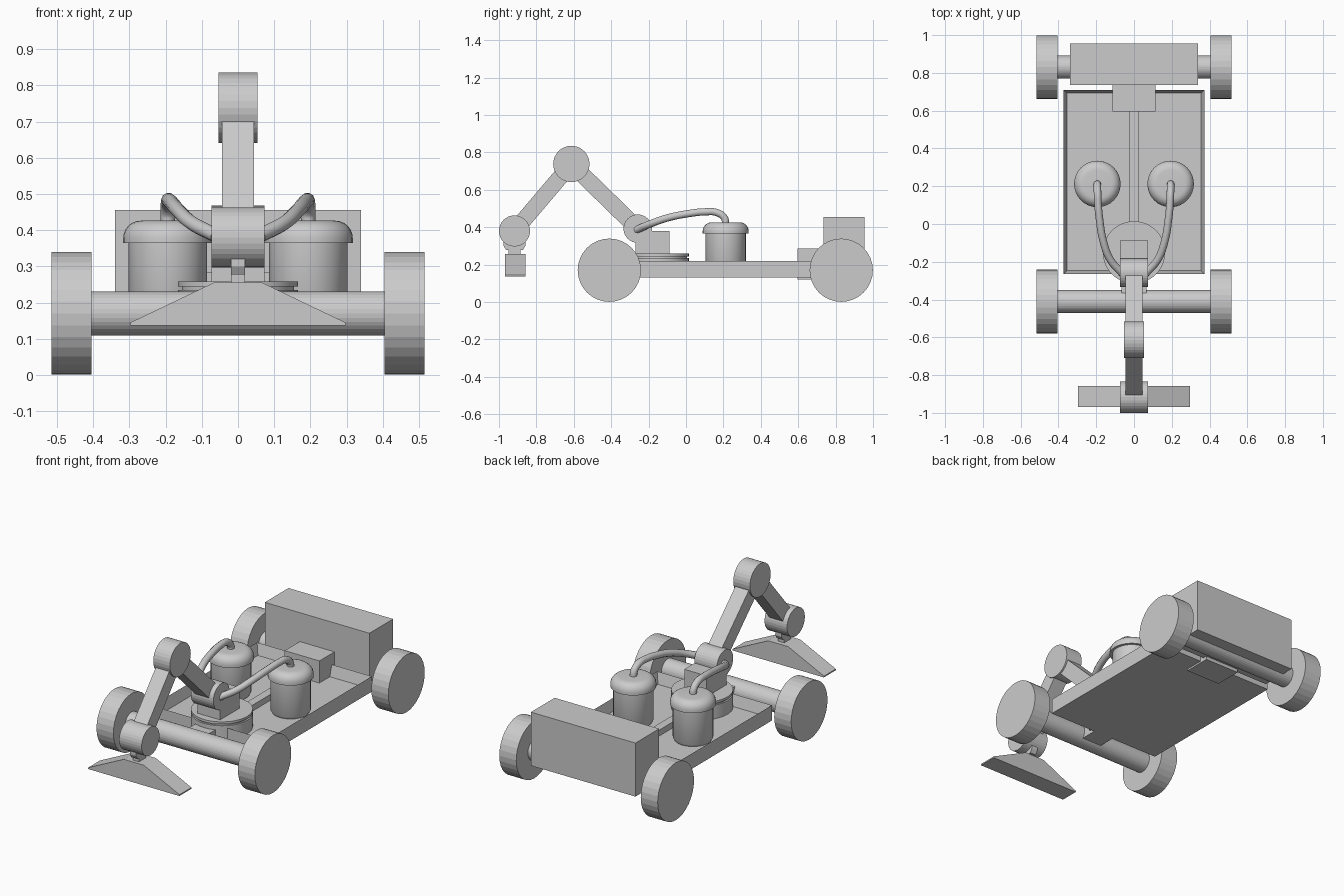
import bpy, bmesh, math
from mathutils import Vector

if "Cube" in bpy.data.objects:
    bpy.data.objects.remove(bpy.data.objects["Cube"])


def finish(bm, name, smooth=False):
    bmesh.ops.recalc_face_normals(bm, faces=bm.faces[:])
    me = bpy.data.meshes.new(name)
    bm.to_mesh(me)
    bm.free()
    ob = bpy.data.objects.new(name, me)
    bpy.context.collection.objects.link(ob)
    if smooth:
        bpy.context.view_layer.objects.active = ob
        ob.select_set(True)
        bpy.ops.object.shade_smooth_by_angle(angle=math.radians(35))
        ob.select_set(False)
    return ob


def box(name, lo, hi):
    bm = bmesh.new()
    bmesh.ops.create_cube(bm, size=1)
    for v in bm.verts:
        v.co = Vector([lo[i] + (v.co[i] + .5) * (hi[i] - lo[i]) for i in range(3)])
    return finish(bm, name)


def cyl_x(name, x0, x1, y, z, r, n=32):
    bm = bmesh.new()
    bmesh.ops.create_cone(bm, cap_ends=True, segments=n, radius1=r, radius2=r, depth=x1 - x0)
    for v in bm.verts:
        v.co = Vector(((x0 + x1) / 2 + v.co.z, y + v.co.x, z + v.co.y))
    return finish(bm, name)


def lathe(name, profile, x, y, n=32):
    bm = bmesh.new()
    rings = [[bm.verts.new((x + r * math.cos(2 * math.pi * i / n),
                            y + r * math.sin(2 * math.pi * i / n), z)) for i in range(n)]
             for r, z in profile]
    for a, b in zip(rings, rings[1:]):
        for i in range(n):
            bm.faces.new((a[i], a[(i + 1) % n], b[(i + 1) % n], b[i]))
    bm.faces.new(rings[0])
    bm.faces.new(rings[-1])
    return finish(bm, name, True)


def prism(name, pts, a, b, along):
    """Extrude a 2D outline along x (points are y, z) or y (points are x, z)."""
    put = (lambda p, t: (t, p[0], p[1])) if along == 'x' else (lambda p, t: (p[0], t, p[1]))
    bm = bmesh.new()
    r0, r1 = [[bm.verts.new(put(p, t)) for p in pts] for t in (a, b)]
    bm.faces.new(r0)
    bm.faces.new(r1)
    for i in range(len(pts)):
        j = (i + 1) % len(pts)
        bm.faces.new((r0[i], r0[j], r1[j], r1[i]))
    return finish(bm, name)


def arm(name, p, q, t, w):
    p, q = Vector(p), Vector(q)
    d = (q - p).normalized()
    n = Vector((-d.y, d.x)) * t / 2
    return prism(name, [p + n, q + n, q - n, p - n], -w, w, 'x')


# Wheels and axles
for label, y in (("front", -.41), ("rear", .83)):
    cyl_x(label + "_axle", -.42, .42, y, .17, .061)
    cyl_x(label + "_right_wheel", .405, .515, y, .17, .169)
    cyl_x(label + "_left_wheel", -.515, -.405, y, .17, .169)

# Open chassis tray: inset the top and push it down
tray = box("chassis_tray", (-.373, -.265, .13), (.373, .71, .22))
bm = bmesh.new()
bm.from_mesh(tray.data)
top = max(bm.faces, key=lambda f: f.calc_center_median().z)
bmesh.ops.inset_region(bm, faces=[top], thickness=.025)
bmesh.ops.translate(bm, verts=top.verts[:], vec=(0, 0, -.065))
bm.to_mesh(tray.data)
bm.free()

# Frame blocks
box("tray_spine", (-.024, -.25, .15), (.024, .62, .19))
box("front_bracket", (-.065, -.38, .13), (.065, -.24, .21))
box("rear_bracket", (-.113, .595, .12), (.113, .76, .285))
box("rear_power_box", (-.34, .735, .14), (.34, .955, .455))

# Turntable with groove, pedestal
lathe("turntable", [(.165, .15), (.165, .235), (.155, .235), (.155, .244), (.165, .244), (.165, .258)],
      0, -.15, 48)
box("pedestal", (-.073, -.27, .25), (.073, -.088, .38))

# Arm joints and links
shoulder, elbow, wrist = (-.258, .392), (-.613, .738), (-.917, .38)
cyl_x("shoulder_joint", -.073, .073, *shoulder, .076)
cyl_x("elbow_joint", -.054, .054, *elbow, .097)
cyl_x("wrist_joint", -.073, .073, *wrist, .083)
arm("upper_arm", shoulder, elbow, .088, .044)
arm("forearm", elbow, wrist, .086, .044)

# Wrist mount and fan-shaped nozzle
prism("wrist_mount", [(-.975, .34), (-.975, .3), (-.962, .278), (-.872, .278), (-.859, .3), (-.859, .34)],
      -.02, .02, 'x')
box("nozzle_neck", (-.02, -.948, .25), (.02, -.884, .285))
prism("nozzle", [(-.297, .137), (.297, .137), (.297, .145), (.065, .256), (-.065, .256), (-.297, .145)],
      -.968, -.857, 'y')

# Tanks with rounded caps, and hoses to the shoulder
for label, s in (("right", 1), ("left", -1)):
    x, y = s * .194, .212
    lathe(label + "_tank", [(.085, .153), (.1, .158), (.108, .172), (.108, .37)], x, y)
    cap = [(.123, .365)] + [(.075 + .048 * math.cos(t), .378 + .048 * math.sin(t))
                            for t in [math.pi / 2 * i / 6 for i in range(7)]]
    lathe(label + "_tank_cap", cap, x, y)
    path = [(.194, .212, .41), (.194, .205, .45), (.193, .165, .478), (.19, .1, .482), (.183, .03, .475),
            (.163, -.09, .452), (.125, -.19, .418), (.06, -.265, .385)]
    cu = bpy.data.curves.new(label + "_hose", 'CURVE')
    cu.dimensions = '3D'
    cu.bevel_depth = .02
    cu.bevel_resolution = 3
    cu.resolution_u = 6
    cu.use_fill_caps = True
    sp = cu.splines.new('BEZIER')
    sp.bezier_points.add(len(path) - 1)
    for bp, (px, py, pz) in zip(sp.bezier_points, path):
        bp.co = (s * px, py, pz)
        bp.handle_left_type = bp.handle_right_type = 'AUTO'
    bpy.context.collection.objects.link(bpy.data.objects.new(label + "_hose", cu))
